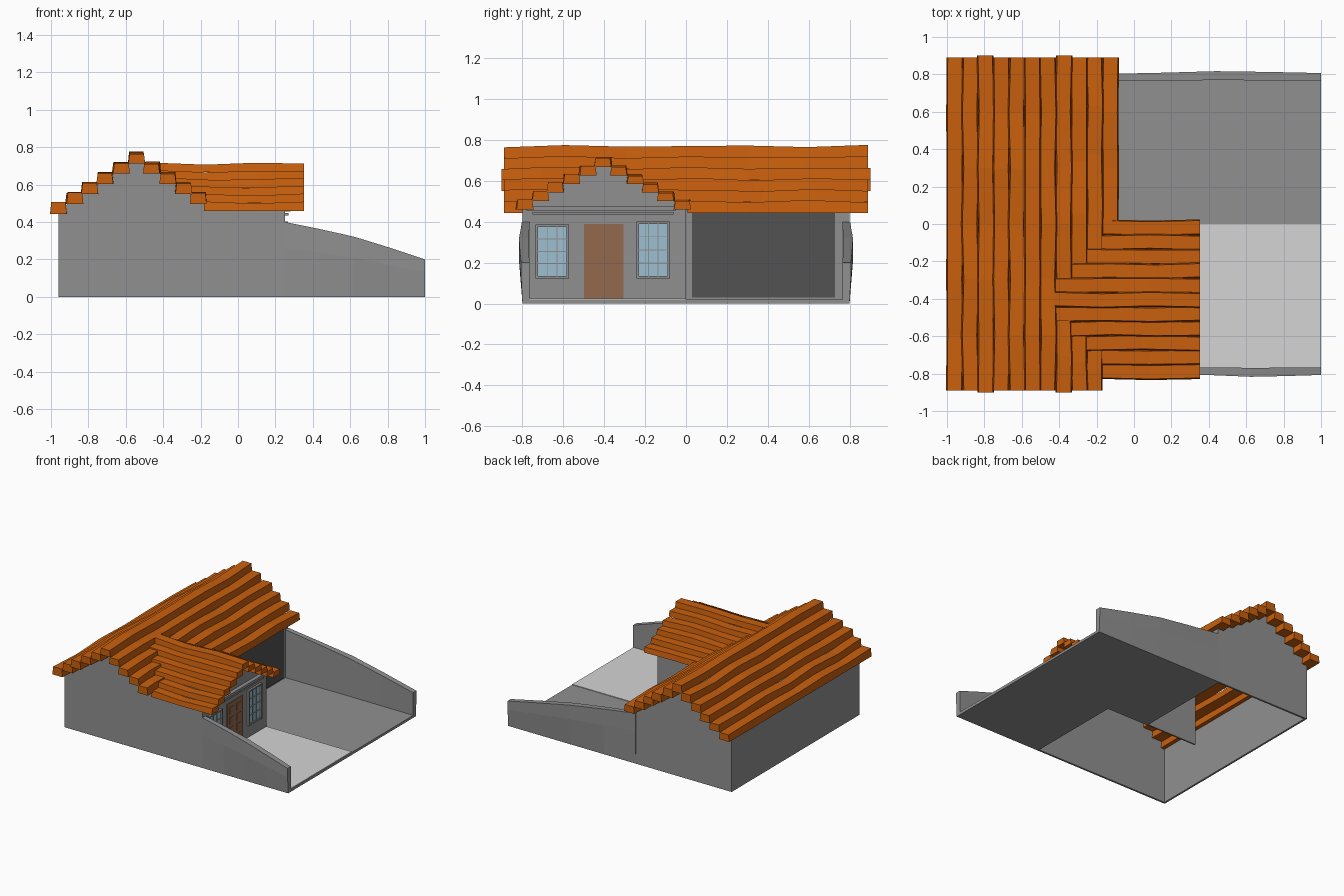
import bpy, bmesh, math

if "Cube" in bpy.data.objects:
    bpy.data.objects.remove(bpy.data.objects["Cube"])


def material(name, rgb):
    m = bpy.data.materials.new(name)
    m.diffuse_color = (*rgb, 1)
    m.use_nodes = True
    m.node_tree.nodes["Principled BSDF"].inputs["Base Color"].default_value = m.diffuse_color
    return m


GREY = material("wall grey", (0.28, 0.28, 0.28))
DARK = material("dark grey", (0.085, 0.085, 0.085))
LIGHT = material("light paving", (0.66, 0.66, 0.66))
ORANGE = material("roof orange", (0.58, 0.115, 0.004))
BROWN = material("door brown", (0.29, 0.14, 0.075))
GLASS = material("window blue", (0.34, 0.52, 0.63))


def finish(bm, name, mat):
    bmesh.ops.recalc_face_normals(bm, faces=bm.faces)
    me = bpy.data.meshes.new(name)
    bm.to_mesh(me)
    bm.free()
    me.materials.append(mat)
    ob = bpy.data.objects.new(name, me)
    bpy.context.collection.objects.link(ob)
    return ob


def loft(bm, rings):
    """Skin equal rings of points and cap both ends."""
    vs = [[bm.verts.new(p) for p in r] for r in rings]
    n = len(vs[0])
    for a, b in zip(vs, vs[1:]):
        for i in range(n):
            j = (i + 1) % n
            bm.faces.new((a[i], a[j], b[j], b[i]))
    bm.faces.new(vs[0][::-1])
    bm.faces.new(vs[-1])


def add_box(bm, x, y, z):
    loft(bm, [[(a, y[0], z[0]), (a, y[1], z[0]), (a, y[1], z[1]), (a, y[0], z[1])] for a in x])


def boxes(name, mat, *items):
    bm = bmesh.new()
    for it in items:
        add_box(bm, *it)
    return finish(bm, name, mat)


def panel(name, mat, outline, axis, at):
    """Wall slab: outline is (horizontal, z); at is the pair of planes."""
    bm = bmesh.new()
    put = (lambda h, z, d: (h, d, z)) if axis == "y" else (lambda h, z, d: (d, h, z))
    loft(bm, [[put(h, z, d) for h, z in outline] for d in at])
    return finish(bm, name, mat)


# House walls (open underneath)
MX, MW, WY, WW = -0.5425, 0.0832, -0.405, 0.077
gable = [(-0.12, 0.46), (MX, 0.738), (-0.96, 0.463)]
panel("front_wall", GREY, [(-0.96, 0), (0.25, 0), (0.25, 0.48), (-0.13, 0.48)] + gable[1:], "y", (-0.8, -0.785))
panel("rear_gable_wall", GREY, [(-0.96, 0), (-0.12, 0)] + gable, "y", (0.785, 0.8))
panel("back_wall", GREY, [(-0.8, 0), (0.8, 0), (0.8, 0.463), (-0.8, 0.463)], "x", (-0.96, -0.945))
panel("wing_gable_wall", GREY, [(-0.8, 0), (0, 0), (0, 0.47), (WY, 0.69), (-0.8, 0.475)], "x", (0.235, 0.25))
panel("wing_side_wall", GREY, [(-0.58, 0), (0.25, 0), (0.25, 0.48), (-0.58, 0.48)], "y", (-0.012, 0))
panel("court_wall", GREY, [(0, 0), (0.8, 0), (0.8, 0.46), (0, 0.46)], "x", (-0.135, -0.12))
boxes("dark_court_panel", DARK, ((-0.12, -0.114), (0.03, 0.73), (0.03, 0.45)))

# Yard floor and paving
boxes("yard_floor", GREY, ((0.24, 1), (-0.8, 0), (0, 0.02)), ((-0.13, 1), (0, 0.8), (0, 0.02)))
boxes("light_paving", LIGHT, ((0.25, 0.998), (-0.77, 0), (0.018, 0.025)))


# Yard side walls, sloping and slightly bowed
def yard_wall(name, x0, side):
    bm = bmesh.new()
    rings = []
    for t, top, bow in ((0, 0.4, 0), (0.25, 0.362, 0.006), (0.5, 0.32, 0.014), (0.75, 0.262, 0.01), (1, 0.2, 0.004)):
        x = x0 + (1 - x0) * t
        i, o = side * (0.765 + bow * 0.3), side * 0.8
        m = side * (0.803 + bow)
        rings.append([(x, i, 0), (x, o, 0), (x, m, top * 0.65), (x, m, top), (x, i, top)])
    loft(bm, rings)
    finish(bm, name, GREY)


yard_wall("south_yard_wall", 0.25, -1)
yard_wall("north_yard_wall", -0.12, 1)


# Stepped wavy roof courses
def course(bm, along, centre, w, top, thick, a0, a1, seed):
    n = max(2, round((a1 - a0) / 0.28))
    rings = []
    for s in range(n + 1):
        a = a0 + (a1 - a0) * s / n
        dz = 0.006 * math.sin(9 * a + 0.5 * seed)
        dl = 0.004 * math.sin(11 * a + 1.9 * seed)
        ring = []
        for h, z in ((-w * 0.54, top - thick), (w * 0.54, top - thick), (w * 0.46, top + dz), (-w * 0.46, top + dz)):
            c = centre + h + dl
            ring.append((c, a, z) if along == "y" else (a, c, z))
        rings.append(ring)
    loft(bm, rings)


def main_top(i):
    return 0.77 - 0.054 * abs(i)


def wing_top(k):
    return 0.712 - 0.0415 * abs(k)


bm = bmesh.new()
for i in range(-5, 6):
    ends = (-0.89 - 0.012 * (i in (-3, 2)), 0.89 + 0.012 * (i in (-3, 2)))
    covered = [k for k in range(6) if i > 0 and wing_top(k) > main_top(i)]
    spans = [ends]
    if covered:
        half = WW * (max(covered) + 0.5) - 0.01
        spans = [(ends[0], WY - half), (WY + half, ends[1])]
        if i == 5:
            spans = spans[1:]
    for a0, a1 in spans:
        course(bm, "y", MX + MW * i, MW, main_top(i), 0.058, a0, a1, i)
finish(bm, "main_roof", ORANGE)

bm = bmesh.new()
for k in range(-5, 6):
    last = max(i for i in range(6) if main_top(i) > wing_top(k))
    course(bm, "x", WY + WW * k, WW, wing_top(k), 0.045, MX + MW * (last + 0.5) - 0.015, 0.352, k)
finish(bm, "wing_roof", ORANGE)

# Cornice over the entrance
boxes("cornice", GREY, ((0.25, 0.28), (-0.78, -0.05), (0.455, 0.475)), ((0.25, 0.27), (-0.75, -0.06), (0.435, 0.447)))

# Door with raised panels
boxes("door", BROWN, ((0.25, 0.256), (-0.5, -0.305), (0.025, 0.39)))
boxes("door_panels", BROWN, *[((0.256, 0.26), (y, y + 0.05), (z, z + 0.055))
                              for y in (-0.47, -0.385) for z in (0.06, 0.14, 0.22, 0.30)])


# Windows with frames and glazing bars
def window(name, y0, y1, z0, z1):
    boxes(name + "_glass", GLASS, ((0.25, 0.256), (y0, y1), (z0, z1)))
    f = 0.012
    boxes(name + "_frame", GREY,
          ((0.25, 0.268), (y0 - f, y0), (z0 - f, z1 + f)), ((0.25, 0.268), (y1, y1 + f), (z0 - f, z1 + f)),
          ((0.25, 0.266), (y0, y1), (z0 - f, z0)), ((0.25, 0.266), (y0, y1), (z1, z1 + f)))
    bars = [((0.25, 0.26), (y - 0.002, y + 0.002), (z0, z1)) for y in (y0 + (y1 - y0) / 3, y0 + (y1 - y0) * 2 / 3)]
    bars += [((0.25, 0.261), (y0, y1), (z - 0.002, z + 0.002)) for z in (z0 + (z1 - z0) * q / 4 for q in (1, 2, 3))]
    boxes(name + "_bars", GREY, *bars)


window("left_window", -0.725, -0.585, 0.135, 0.375)
window("right_window", -0.23, -0.09, 0.135, 0.39)
